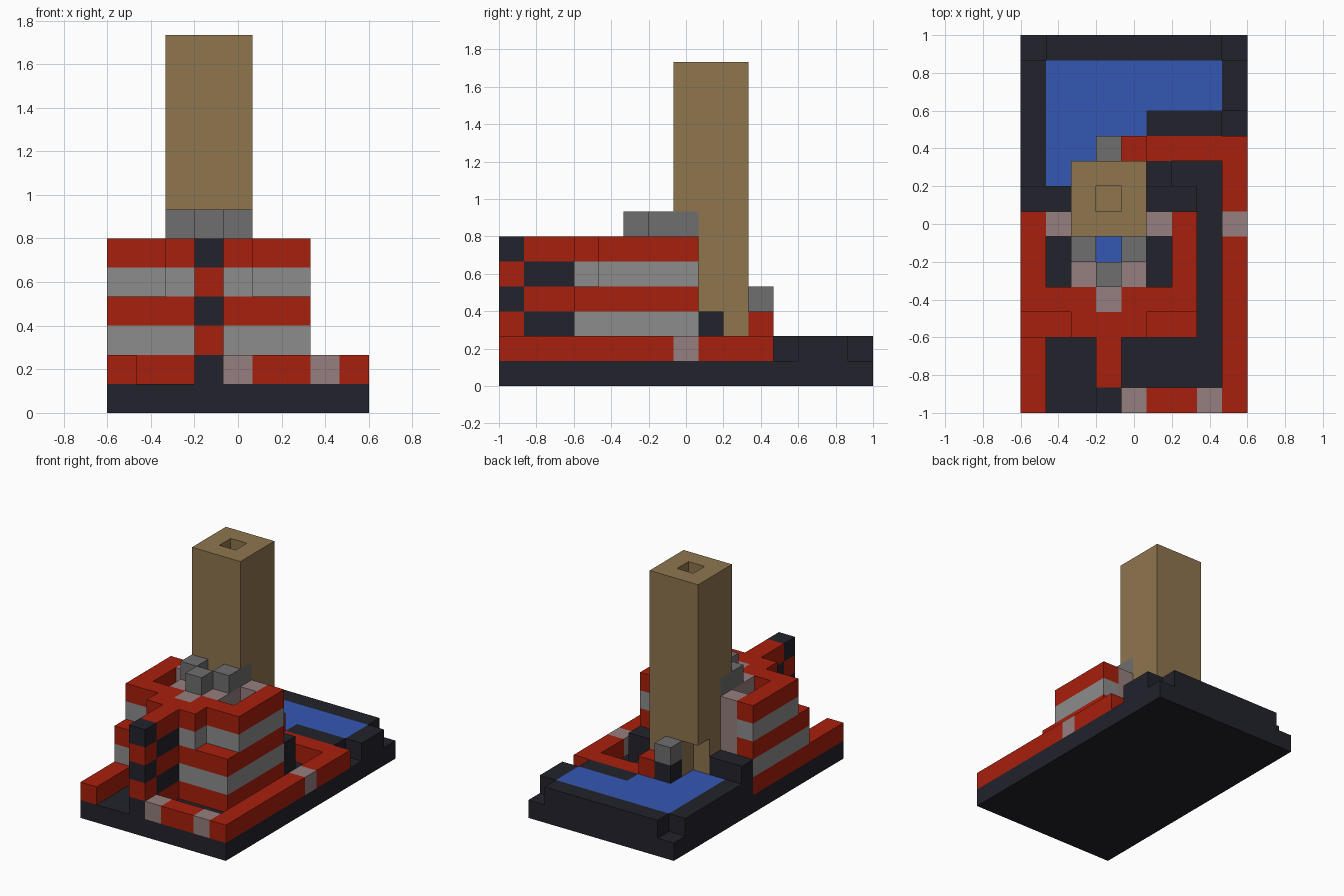
import bpy, bmesh
from mathutils import Vector

if "Cube" in bpy.data.objects:
    bpy.data.objects.remove(bpy.data.objects["Cube"])

UNIT = 2 / 15
COLOURS = {
    "brick_red": (0.39, 0.014, 0.004),
    "slate_dark": (0.016, 0.016, 0.025),
    "light_grey": (0.263, 0.263, 0.263),
    "mid_grey": (0.156, 0.156, 0.156),
    "dusty_pink": (0.305, 0.209, 0.209),
    "tan": (0.275, 0.178, 0.076),
    "water_blue": (0.034, 0.095, 0.445),
}
NAMES = list(COLOURS)
RED, DARK, LIGHT, GREY, PINK, TAN, BLUE = range(len(NAMES))

materials = []
for name, rgb in COLOURS.items():
    mat = bpy.data.materials.new(name)
    mat.use_nodes = True
    mat.diffuse_color = (*rgb, 1)
    bsdf = mat.node_tree.nodes["Principled BSDF"]
    bsdf.inputs["Base Color"].default_value = (*rgb, 1)
    bsdf.inputs["Roughness"].default_value = 0.9
    materials.append(mat)

cells = {}  # (column, row, level) -> (part, colour)


def span(v):
    """One index, or an inclusive (first, last) pair."""
    return range(v, v + 1) if isinstance(v, int) else range(v[0], v[1] + 1)


def fill(part, colour, x, y, z):
    for i in span(x):
        for j in span(y):
            for k in span(z):
                cells[i, j, k] = (part, colour)


def carve(x, y, z):
    for i in span(x):
        for j in span(y):
            for k in span(z):
                cells.pop((i, j, k), None)


def striped(part, x, y, z, even, odd):
    for k in span(z):
        fill(part, odd if k % 2 else even, x, y, k)


# Base slab
fill("base_slab", DARK, (0, 8), (0, 14), 0)

# Pool: raised rim with cut corners, filled with water
fill("pool_rim", DARK, (0, 8), (11, 14), 1)
fill("pool_rim", DARK, (0, 5), (8, 10), 1)
fill("pool_water", BLUE, (1, 7), (12, 13), 1)
fill("pool_water", BLUE, (1, 4), 11, 1)
fill("pool_water", BLUE, (1, 2), (9, 10), 1)
for corner in ((0, 14), (8, 14), (8, 11)):
    carve(*corner, 1)

# Garden walls with pink gates
fill("garden_wall", RED, 0, (0, 2), 1)
fill("garden_wall", RED, (4, 8), 0, 1)
fill("garden_wall", RED, 8, (0, 10), 1)
fill("garden_wall", RED, (4, 8), 10, 1)
for gate in ((4, 0), (7, 0), (8, 7)):
    fill("garden_gate", PINK, *gate, 1)

# House: striped walls, low front ledge and raised middle bay
for side in (0, 6):
    striped("house_wall", side, (4, 7), (1, 5), LIGHT, RED)
striped("house_wall", (0, 6), 4, (1, 5), LIGHT, RED)
striped("house_ledge", (0, 6), 3, (1, 3), LIGHT, RED)
striped("house_bay", (2, 4), 3, (4, 5), LIGHT, RED)

# Rear doorposts and the core of the house
for post in (1, 5):
    fill("rear_post", PINK, post, 7, (1, 5))
fill("house_core", PINK, (2, 4), (5, 6), (1, 5))
fill("house_core", PINK, 3, 4, 5)
fill("roof_water", BLUE, 3, 6, 5)

# Rear steps on both sides of the tower
for step in ((0, 1), (5, 6)):
    fill("rear_step", DARK, step, 8, (1, 2))

# Front buttress in alternating blocks
striped("front_buttress", 3, 0, (1, 5), RED, DARK)
striped("front_buttress", 3, (1, 2), (1, 5), DARK, RED)

# Tower with a chimney hole and a corner opening
fill("tower", TAN, (2, 4), (7, 9), (2, 12))
carve(3, 8, 12)
carve(2, 9, (2, 3))

# Grey stones around the roof water, beside the tower
for side in (2, 4):
    fill("roof_stone", GREY, side, (6, 7), 6)
fill("roof_stone", GREY, 3, 5, 6)

# Small pillar at the pool
fill("pool_pillar", DARK, 3, 10, (1, 2))
fill("pool_pillar", GREY, 3, 10, 3)
fill("pool_block", RED, 4, 10, (1, 2))


def build(part):
    """Make one object from the exposed sides of a part's blocks."""
    bm = bmesh.new()
    used = []
    for pos, (owner, colour) in cells.items():
        if owner != part:
            continue
        centre = Vector(pos) + Vector((0.5, 0.5, 0.5))
        for axis in range(3):
            for sign in (-1, 1):
                n = Vector((0, 0, 0))
                n[axis] = sign
                if tuple(int(a + b) for a, b in zip(pos, n)) in cells:
                    continue
                u = Vector((0, 0, 0))
                u[(axis + 1) % 3] = 0.5
                v = n.cross(u)
                corners = [centre + n / 2 + d for d in (-u - v, u - v, u + v, v - u)]
                face = bm.faces.new([bm.verts.new(
                    ((c.x - 4.5) * UNIT, (c.y - 7.5) * UNIT, c.z * UNIT)) for c in corners])
                if colour not in used:
                    used.append(colour)
                face.material_index = used.index(colour)
    bmesh.ops.remove_doubles(bm, verts=bm.verts, dist=0.001)
    mesh = bpy.data.meshes.new(part)
    bm.to_mesh(mesh)
    bm.free()
    for colour in used:
        mesh.materials.append(materials[colour])
    bpy.context.collection.objects.link(bpy.data.objects.new(part, mesh))


for part in sorted({owner for owner, _ in cells.values()}):
    build(part)
